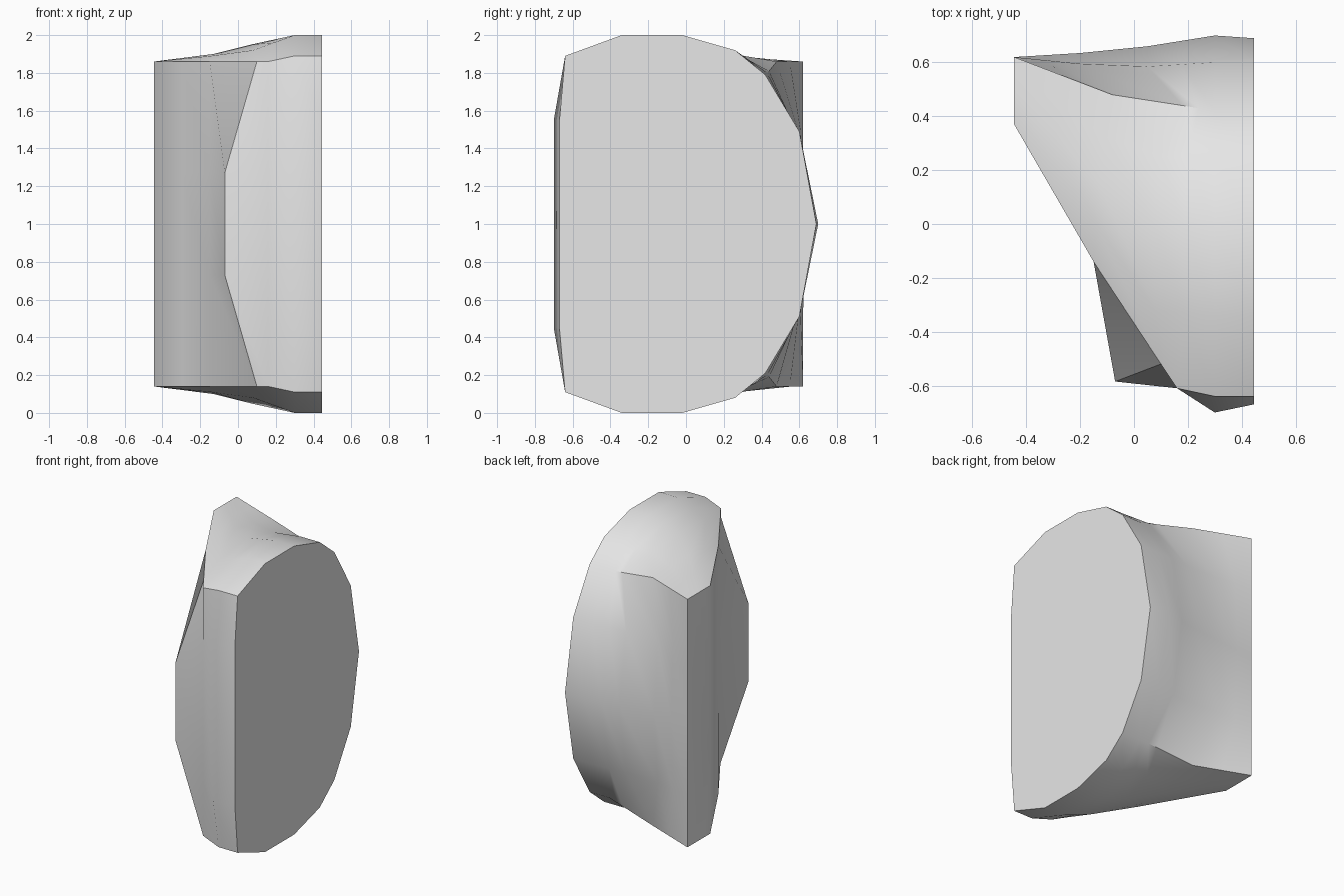
import bpy
import bmesh
import math
from mathutils import Vector

default_cube = bpy.data.objects.get("Cube")
if default_cube:
    bpy.data.objects.remove(default_cube, do_unlink=True)


def make_material(name, color):
    material = bpy.data.materials.new(name)
    material.use_nodes = True
    material.diffuse_color = color
    shader = next(n for n in material.node_tree.nodes if n.type == 'BSDF_PRINCIPLED')
    shader.inputs["Base Color"].default_value = color
    return material


def section(points):
    return [Vector(p) for p in points]


def blend(first, second, factor=0.5):
    return [a.lerp(b, factor) for a, b in zip(first, second)]


def full_ring(half):
    """Close an upper half section by mirroring it about mid height."""
    lower = [Vector((p.x, p.y, 2 - p.z)) for p in reversed(half[:-1])]
    return half + lower


# Upper half sections, each running from the front, over the top, to the back
oval = [(-.7, 1.55), (-.64, 1.89), (-.34, 2), (-.02, 2),
        (.26, 1.92), (.42, 1.79), (.6, 1.49), (.7, 1)]
shoulder = section((.3, y, z) for y, z in oval)

flat_end = [p + Vector((.145, 0, 0)) for p in shoulder]
flat_end[0].y += .03
flat_end[-1].y -= .01

lobe = section([
    (-.07, -.585, 1.27), (.1, -.52, 1.86), (.08, -.32, 1.92), (.07, 0, 1.95),
    (.1, .25, 1.9), (.18, .44, 1.81), (.05, .585, 1.49), (.05, .66, 1)])

waist = section([
    (-.15, -.14, 1.27), (-.15, -.14, 1.86), (-.14, 0, 1.89), (-.13, .15, 1.9),
    (-.1, .32, 1.885), (-.08, .48, 1.86), (-.2, .595, 1.49), (-.2, .635, 1)])

# Narrow upright end
narrow_depths = [.37, .37, .43, .5, .56, .62, .62, .62]
narrow_heights = [1.27] + [1.86] * 5 + [1.49, 1]
narrow_end = section((-.445, y, z) for y, z in zip(narrow_depths, narrow_heights))

# Hollow beside the front ridge
hollow = blend(shoulder, lobe)
hollow[0] = Vector((.16, -.61, 1.45))
hollow[1] = Vector((.16, -.61, 1.86))

neck = blend(waist, narrow_end)
sections = [flat_end, shoulder, hollow, lobe, waist, neck, narrow_end]

# Skin the sections and close both ends
bm = bmesh.new()
rings = [[bm.verts.new(p) for p in full_ring(half)] for half in sections]
for ring, following in zip(rings, rings[1:]):
    count = len(ring)
    for i in range(count):
        j = (i + 1) % count
        bm.faces.new((ring[i], ring[j], following[j], following[i]))
bm.faces.new(rings[0])
bm.faces.new(reversed(rings[-1]))
bmesh.ops.recalc_face_normals(bm, faces=bm.faces[:])

mesh = bpy.data.meshes.new("sculpted_block")
bm.to_mesh(mesh)
bm.free()
mesh.materials.append(make_material("light grey", (.8, .8, .8, 1)))
block = bpy.data.objects.new("sculpted_block", mesh)
bpy.context.collection.objects.link(block)

# Soft skin with crisp rims
bpy.ops.object.select_all(action='DESELECT')
block.select_set(True)
bpy.context.view_layer.objects.active = block
bpy.ops.object.shade_smooth_by_angle(angle=math.radians(35))
